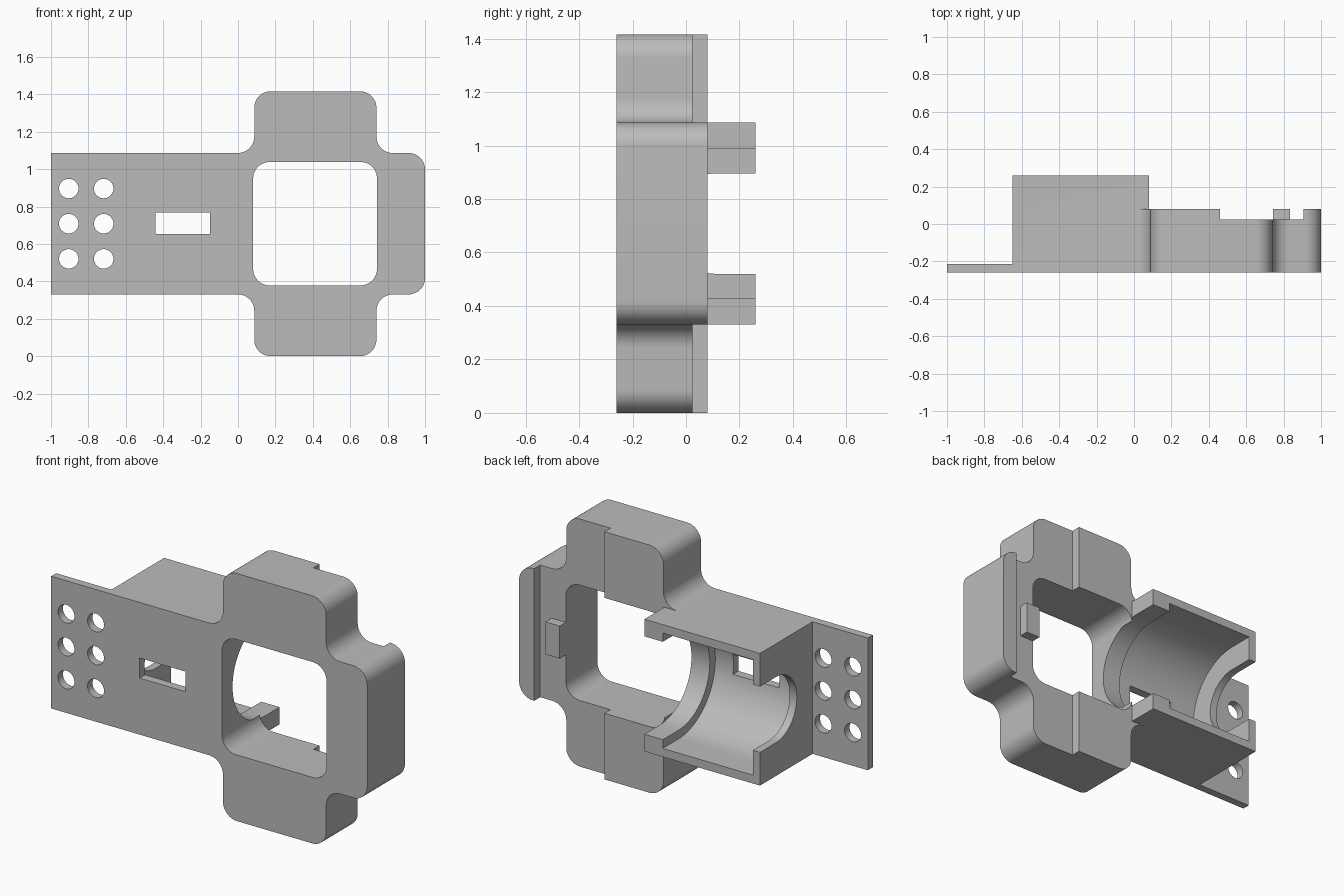
import bpy, bmesh, math
from mathutils import Vector

cube = bpy.data.objects.get("Cube")
if cube:
    bpy.data.objects.remove(cube, do_unlink=True)

grey = bpy.data.materials.new("plain grey")
grey.use_nodes = True
grey.diffuse_color = (0.5, 0.5, 0.5, 1)
grey.node_tree.nodes["Principled BSDF"].inputs["Base Color"].default_value = (0.5, 0.5, 0.5, 1)

MID = 0.708          # height of the symmetry plane
FRONT, BACK = -0.26, 0.26
FRAME_BACK = 0.08
SKIN = 0.045         # thickness of the thin walls


def prism(name, outline, axis, lo, hi):
    """Extrude a 2D outline: 'Y' takes (x, z) points, 'X' takes (y, z) points."""
    place = (lambda u, v, t: (u, t, v)) if axis == 'Y' else (lambda u, v, t: (t, u, v))
    bm = bmesh.new()
    near = [bm.verts.new(place(u, v, lo)) for u, v in outline]
    far = [bm.verts.new(place(u, v, hi)) for u, v in outline]
    bm.faces.new(near)
    bm.faces.new(far)
    n = len(outline)
    for i in range(n):
        j = (i + 1) % n
        bm.faces.new((near[i], near[j], far[j], far[i]))
    bmesh.ops.recalc_face_normals(bm, faces=bm.faces)
    mesh = bpy.data.meshes.new(name)
    bm.to_mesh(mesh)
    bm.free()
    mesh.materials.append(grey)
    ob = bpy.data.objects.new(name, mesh)
    bpy.context.collection.objects.link(ob)
    return ob


def rect(x0, x1, z0, z1):
    return [(x0, z0), (x1, z0), (x1, z1), (x0, z1)]


def rounded(corners, steps=12):
    """Fillet right-angled corners given as (x, z, radius)."""
    out = []
    n = len(corners)
    for i, (x, z, r) in enumerate(corners):
        p = Vector((x, z))
        if r == 0:
            out.append((x, z))
            continue
        a = (Vector(corners[i - 1][:2]) - p).normalized() * r
        b = (Vector(corners[(i + 1) % n][:2]) - p).normalized() * r
        for k in range(steps + 1):
            t = math.pi / 2 * k / steps
            q = p + a + b - b * math.cos(t) - a * math.sin(t)
            out.append((q.x, q.y))
    return out


def circle(x, z, r, n=48):
    return [(x + r * math.cos(2 * math.pi * k / n), z + r * math.sin(2 * math.pi * k / n))
            for k in range(n)]


def trough(r, axis_y=0.115, n=40):
    """U-shaped section, round at the front and open at the back."""
    arc = [(axis_y + r * math.cos(t), MID + r * math.sin(t))
           for t in (math.pi * (0.5 + k / n) for k in range(n + 1))]
    return [(0.4, MID + r)] + arc + [(0.4, MID - r)]


def combine(target, tool, operation='DIFFERENCE'):
    mod = target.modifiers.new("combine", 'BOOLEAN')
    mod.operation, mod.solver, mod.object = operation, 'EXACT', tool
    bpy.ops.object.select_all(action='DESELECT')
    bpy.context.view_layer.objects.active = target
    target.select_set(True)
    bpy.ops.object.modifier_apply(modifier=mod.name)
    bpy.data.objects.remove(tool, do_unlink=True)


# Cross-shaped frame with a long arm
R = 0.088
lower = [(-1, 0.33, 0), (0.087, 0.33, R), (0.087, 0, R), (0.74, 0, R),
         (0.74, 0.33, R), (1, 0.33, R)]
upper = [(x, 2 * MID - z, r) for x, z, r in reversed(lower)]
body = prism("holder_body", rounded(lower + upper), 'Y', FRONT, FRAME_BACK)

# Deep block behind the arm
combine(body, prism("block", rect(-0.65, 0.081, 0.33, 2 * MID - 0.33), 'Y', -0.1, BACK), 'UNION')

# Thin mounting plate at the end of the arm
combine(body, prism("plate_cut", rect(-1.2, -0.65, -0.2, 1.6), 'Y', FRONT + SKIN, 0.4))

# Square window with rounded corners
w = 0.33
window = [(0.081, MID - w, R), (0.743, MID - w, R), (0.743, MID + w, R), (0.081, MID + w, R)]
combine(body, prism("window_cut", rounded(window), 'Y', -0.4, 0.4))

# Shallow recess across the back of the frame, leaving a rib at the side
combine(body, prism("recess_cut", rect(0.46, 0.905, -0.2, 1.6), 'Y', 0.025, 0.4))

# Cradle: wide trough with a narrow opening at one end and a medium one at the other
for r, x0, x1 in ((0.33, -0.65 + SKIN, -0.035), (0.188, -0.7, -0.5), (0.28, -0.1, 0.082)):
    combine(body, prism("cradle_cut", trough(r), 'X', x0, x1))

# Slot and mounting holes
combine(body, prism("slot_cut", rect(-0.44, -0.15, 0.653, 0.768), 'Y', -0.4, 0.0))
for x in (-0.905, -0.718):
    for dz in (-0.188, 0, 0.188):
        combine(body, prism("hole_cut", circle(x, MID + dz, 0.052), 'Y', -0.4, 0.0))

# Small locating tab beside the window
tab = prism("locating_tab", rect(0.743, 0.833, MID - 0.093, MID + 0.093), 'Y', 0.025, FRAME_BACK)

# Smooth the curved walls, keep the edges crisp
bpy.ops.object.select_all(action='DESELECT')
body.select_set(True)
bpy.context.view_layer.objects.active = body
bpy.ops.object.shade_smooth_by_angle(angle=math.radians(30))
